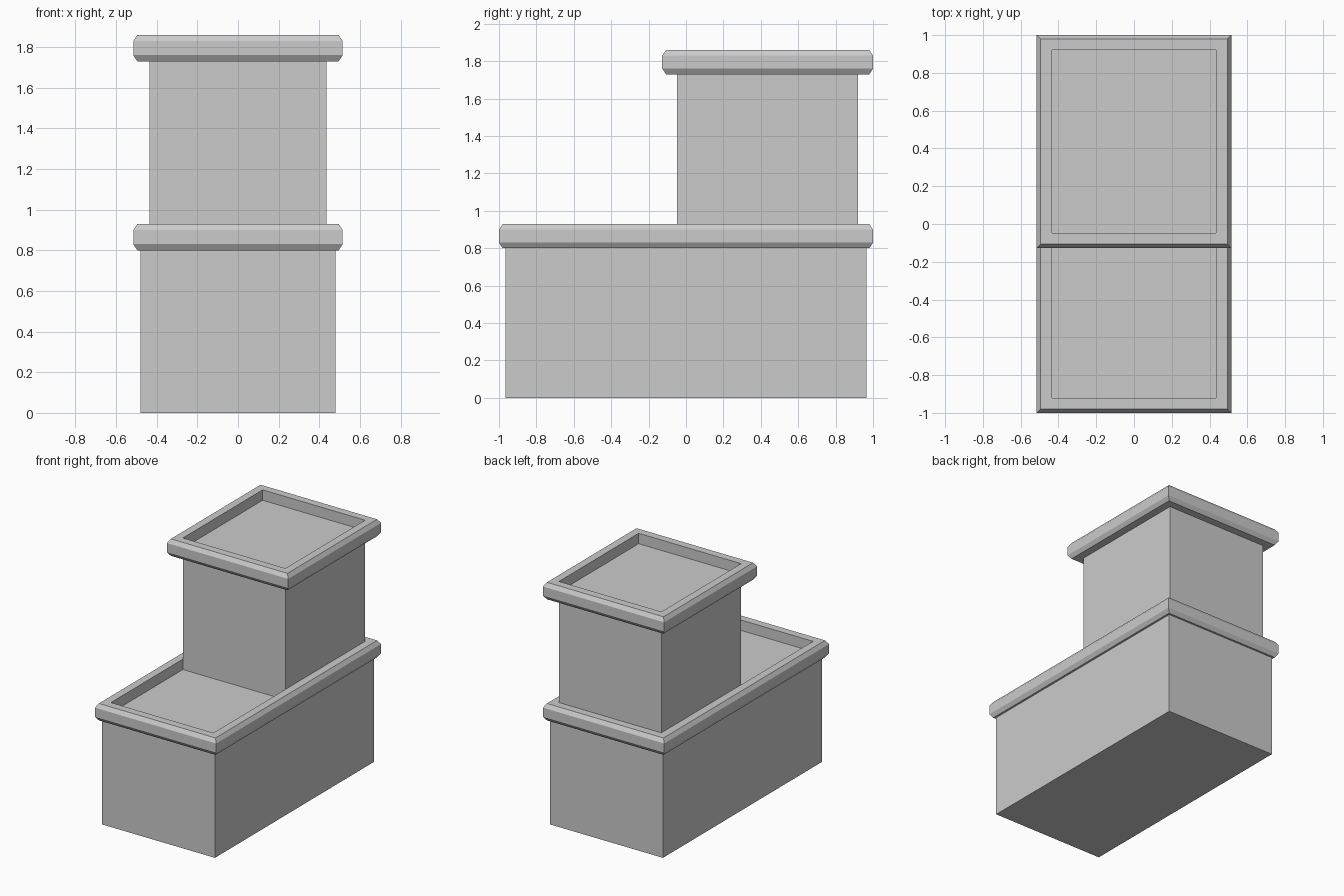
import bpy
import bmesh

if "Cube" in bpy.data.objects:
    bpy.data.objects.remove(bpy.data.objects["Cube"])


def make_object(name, bm):
    bmesh.ops.recalc_face_normals(bm, faces=bm.faces)
    mesh = bpy.data.meshes.new(name)
    bm.to_mesh(mesh)
    bm.free()
    obj = bpy.data.objects.new(name, mesh)
    bpy.context.collection.objects.link(obj)


def box(name, half_x, y0, y1, z0, z1):
    bm = bmesh.new()
    bmesh.ops.create_cube(bm, size=1)
    for v in bm.verts:
        v.co.x *= 2 * half_x
        v.co.y = (y0 + y1) / 2 + v.co.y * (y1 - y0)
        v.co.z = (z0 + z1) / 2 + v.co.z * (z1 - z0)
    make_object(name, bm)


def rim(name, half_x, y0, y1, z0, z1, width=0.08, cut=0.02, drop=0.03):
    # Cross-section as (inset from outer edge, height), swept round a rectangle
    profile = [(cut, z0), (0, z0 + drop), (0, z1 - drop), (cut, z1),
               (width, z1), (width, z0)]
    bm = bmesh.new()
    loops = []
    for d, z in profile:
        x = half_x - d
        corners = [(-x, y0 + d), (x, y0 + d), (x, y1 - d), (-x, y1 - d)]
        loops.append([bm.verts.new((cx, cy, z)) for cx, cy in corners])
    for i, a in enumerate(loops):
        b = loops[(i + 1) % len(loops)]
        for k in range(4):
            n = (k + 1) % 4
            bm.faces.new((a[k], a[n], b[n], b[k]))
    make_object(name, bm)


# Long lower block, its top forming the sunken floor inside the rim
box("lower_body", 0.48, -0.965, 0.965, 0.0, 0.85)
rim("lower_rim", 0.515, -1.0, 1.0, 0.80, 0.93)

# Upper block at the back, standing inside the lower rim
box("upper_body", 0.435, -0.047, 0.92, 0.85, 1.78)
rim("upper_rim", 0.515, -0.127, 1.0, 1.73, 1.86)
